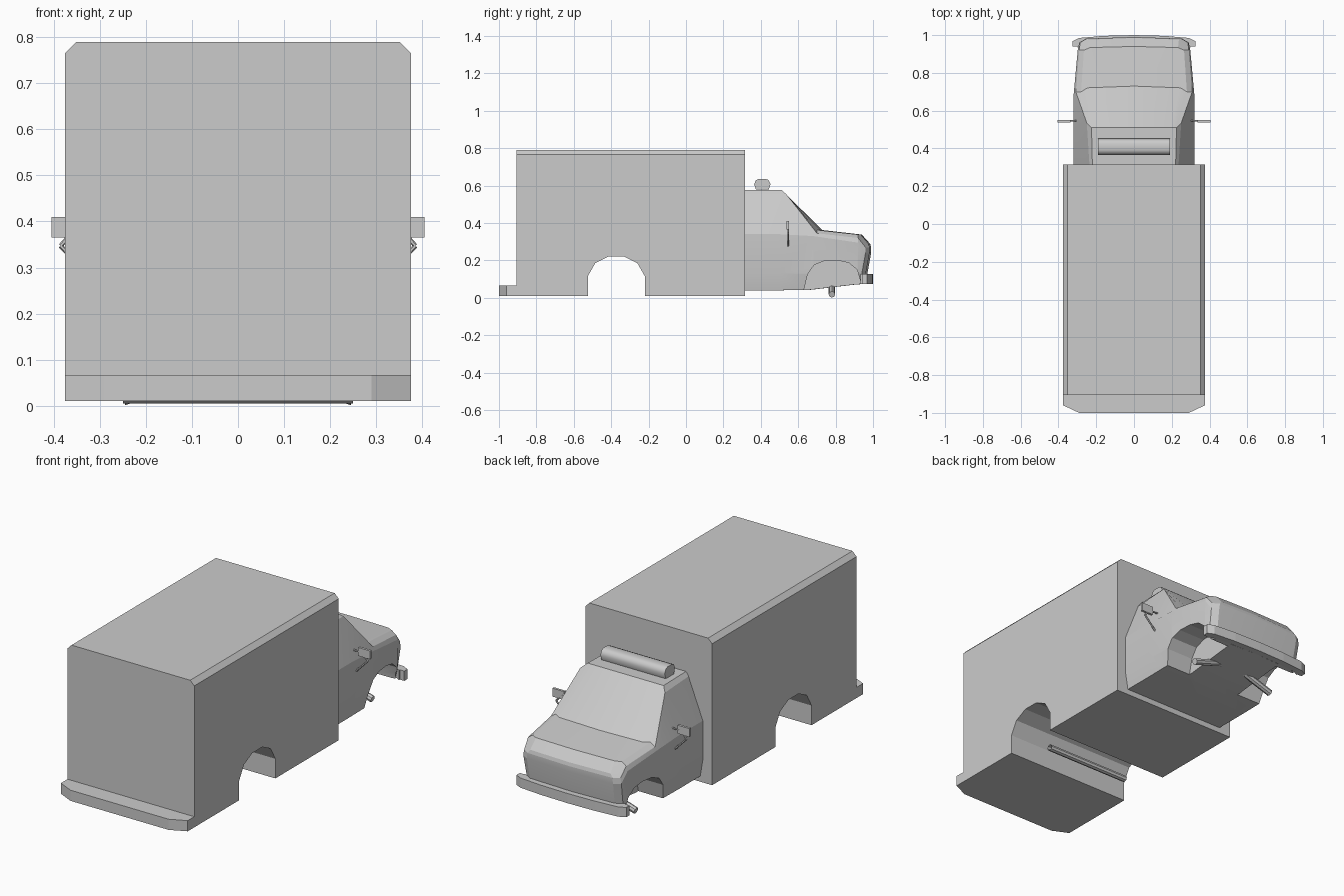
import bpy
import bmesh
from mathutils import Vector

if "Cube" in bpy.data.objects:
    bpy.data.objects.remove(bpy.data.objects["Cube"], do_unlink=True)

grey = bpy.data.materials.new("plain_grey")
grey.use_nodes = True
grey.diffuse_color = (0.6, 0.6, 0.6, 1)
grey.node_tree.nodes["Principled BSDF"].inputs["Base Color"].default_value = grey.diffuse_color


def make_object(name, bm):
    bmesh.ops.remove_doubles(bm, verts=bm.verts, dist=0.0005)
    bmesh.ops.recalc_face_normals(bm, faces=bm.faces)
    mesh = bpy.data.meshes.new(name)
    bm.to_mesh(mesh)
    bm.free()
    mesh.materials.append(grey)
    obj = bpy.data.objects.new(name, mesh)
    bpy.context.scene.collection.objects.link(obj)
    return obj


def prism(name, outline, axis, low, high, chamfer_top=0):
    """Extrude a flat outline along one axis, optionally chamfering its long top edges."""
    bm = bmesh.new()
    verts = []
    for a, b in outline:
        co = [a, b]
        co.insert(axis, low)
        verts.append(bm.verts.new(co))
    face = bm.faces.new(verts)
    moved = bmesh.ops.extrude_face_region(bm, geom=[face])["geom"]
    shift = Vector((0, 0, 0))
    shift[axis] = high - low
    bmesh.ops.translate(bm, vec=shift, verts=[v for v in moved if isinstance(v, bmesh.types.BMVert)])
    if chamfer_top:
        top = max(v.co.z for v in bm.verts)
        edges = [e for e in bm.edges if all(v.co.z > top - 0.001 for v in e.verts)
                 and abs(e.verts[0].co.x - e.verts[1].co.x) < 0.001]
        bmesh.ops.bevel(bm, geom=edges, offset=chamfer_top, segments=1, affect='EDGES')
    return make_object(name, bm)


def rod(name, start, end, radius, sides=8, capped=True):
    """Straight round bar between two points."""
    start, end = Vector(start), Vector(end)
    turn = (end - start).to_track_quat('Z', 'Y').to_matrix().to_4x4()
    turn.translation = (start + end) / 2
    bm = bmesh.new()
    bmesh.ops.create_cone(bm, cap_ends=capped, segments=sides, radius1=radius, radius2=radius,
                          depth=(end - start).length, matrix=turn)
    return make_object(name, bm)


def smooth(obj, angle):
    bpy.ops.object.select_all(action='DESELECT')
    obj.select_set(True)
    bpy.context.view_layer.objects.active = obj
    bpy.ops.object.shade_smooth_by_angle(angle=angle)


# Cargo box with the wheel opening in its side outline
arch = [(-0.525, 0.01), (-0.525, 0.115), (-0.485, 0.185), (-0.415, 0.22)]
arch += [(-0.745 - y, z) for y, z in reversed(arch)]
prism("cargo_box", [(-0.905, 0.01)] + arch + [(0.315, 0.01), (0.315, 0.79), (-0.905, 0.79)],
      0, -0.375, 0.375, chamfer_top=0.024)

# Rear step
step = [(0.375, -0.905), (0.375, -0.96), (0.29, -1)]
prism("rear_step", step + [(-x, y) for x, y in reversed(step)], 2, 0.01, 0.067)

# Cab: each station runs sill, lower door, belt, shoulder, top edge; bow curves it in plan
stations = [
    (0, [(0.305, 0.30, 0.04), (0.32, 0.30, 0.13), (0.32, 0.30, 0.34), (0.235, 0.30, 0.555), (0.22, 0.30, 0.577)]),
    (0, [(0.305, 0.50, 0.04), (0.32, 0.50, 0.13), (0.32, 0.50, 0.34), (0.25, 0.535, 0.555), (0.225, 0.51, 0.577)]),
    (0.03, [(0.305, 0.66, 0.042), (0.32, 0.71, 0.13), (0.32, 0.71, 0.33), (0.308, 0.73, 0.345), (0.28, 0.73, 0.362)]),
    (0.02, [(0.285, 0.90, 0.07), (0.298, 0.94, 0.13), (0.298, 0.94, 0.295), (0.29, 0.94, 0.32), (0.265, 0.94, 0.338)]),
    (0.03, [(0.275, 0.965, 0.075), (0.285, 0.97, 0.13), (0.29, 0.99, 0.24), (0.285, 0.99, 0.27), (0.27, 0.985, 0.288)]),
]
spread = {1: 1, 0.88: 0.3, 0: 0, -0.88: 0.3, -1: 1}


def across(point, bow):
    x, y, z = point
    return [(x * f, y - bow * drop, z) for f, drop in spread.items()]


bm = bmesh.new()


def add_strip(first, second, closed=False):
    count = len(first)
    for i in range(count if closed else count - 1):
        j = (i + 1) % count
        bm.faces.new([bm.verts.new(p) for p in (first[i], first[j], second[j], second[i])])


rings = []
for bow, side in stations:
    rows = [across(p, bow) for p in side]
    rings.append([r[0] for r in rows] + rows[-1][1:-1]
                 + [r[-1] for r in reversed(rows)] + rows[0][-2:0:-1])
for ring, following in zip(rings, rings[1:]):
    add_strip(ring, following, closed=True)
for bow, side in (stations[0], stations[-1]):
    rows = [across(p, bow) for p in side]
    for row, above in zip(rows, rows[1:]):
        add_strip(row, above)
cab = make_object("cab", bm)

# Front wheel wells, cut part way in from each side
well = [(0.63, -0.05), (0.63, 0.04), (0.65, 0.125), (0.685, 0.175), (0.74, 0.197), (0.81, 0.2),
        (0.87, 0.187), (0.915, 0.15), (0.935, 0.08), (0.94, -0.05)]
for side in (-1, 1):
    cutter = prism("wheel_well_cutter", well, 0, *sorted((side * 0.16, side * 0.5)))
    cut = cab.modifiers.new("wheel_well", 'BOOLEAN')
    cut.operation = 'DIFFERENCE'
    cut.solver = 'EXACT'
    cut.object = cutter
    bpy.context.view_layer.objects.active = cab
    bpy.ops.object.modifier_apply(modifier=cut.name)
    bpy.data.objects.remove(cutter, do_unlink=True)
smooth(cab, 0.25)

# Front bumper, a curved band with returned ends
outer = [(0.325, 0.94), (0.325, 0.968), (0.29, 0.985), (0.16, 0.996), (0, 1)]
outer += [(-x, y) for x, y in reversed(outer[:-1])]
inner = [(x * 0.92, y - 0.035 if y > 0.95 else y) for x, y in outer]
prism("front_bumper", outer + inner[::-1], 2, 0.075, 0.127)

# Roof light bar
lamp = [(0.374, 0.578), (0.364, 0.607), (0.374, 0.629), (0.39, 0.636)]
lamp += [(0.816 - y, z) for y, z in reversed(lamp)]
smooth(prism("light_bar", lamp, 0, -0.19, 0.19), 0.9)

# Axles
rod("rear_axle", (-0.25, -0.372, 0.022), (0.25, -0.372, 0.022), 0.017, capped=False)
for side, word in ((-1, "right"), (1, "left")):
    rod(word + "_front_arm", (side * 0.25, 0.78, 0.018), (side * 0.04, 0.78, 0.085), 0.0175)
    # Wing mirror: plate with a bent strut down to the door
    plate = [(side * 0.335, 0.365), (side * 0.405, 0.365), (side * 0.405, 0.41), (side * 0.335, 0.41)]
    prism(word + "_mirror", plate, 1, 0.537, 0.55)
    elbow = (side * 0.385, 0.546, 0.347)
    rod(word + "_mirror_strut", (side * 0.315, 0.546, 0.275), elbow, 0.005, 6)
    rod(word + "_mirror_stem", elbow, (side * 0.365, 0.546, 0.37), 0.005, 6)
    rod(word + "_mirror_arm", (side * 0.3, 0.546, 0.385), (side * 0.35, 0.546, 0.385), 0.005, 6)
